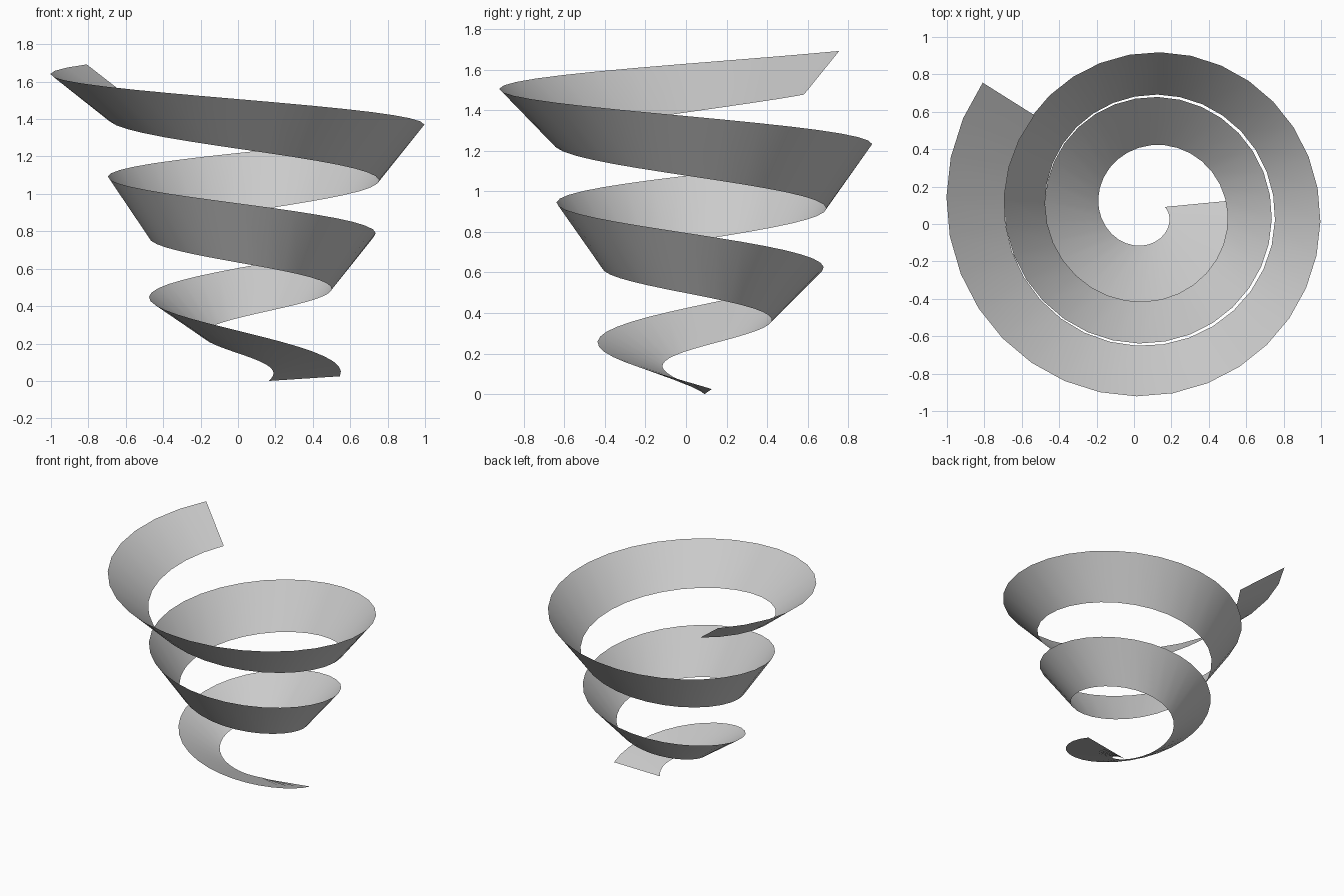
import bpy, bmesh, math

if "Cube" in bpy.data.objects:
    bpy.data.objects.remove(bpy.data.objects["Cube"], do_unlink=True)

# Plain grey material
GREY = (0.6, 0.6, 0.6, 1)
mat = bpy.data.materials.new("plain_grey")
mat.use_nodes = True
mat.diffuse_color = GREY
mat.node_tree.nodes["Principled BSDF"].inputs["Base Color"].default_value = GREY

AXIS_X, AXIS_Y = 0.08, 0.075
SEGMENTS = 84


def spiral_point(turn, radius, height):
    a = -math.tau * turn
    return (AXIS_X + radius * math.cos(a), AXIS_Y + radius * math.sin(a), height)


def inner_edge(t):
    return spiral_point(t, 0.097 + 0.356 * t - 0.034 * t**2, 0.012 + 0.415 * t + 0.056 * t**2)


def outer_edge(t):
    return spiral_point(t, 0.47 * math.exp(t / 3), 0.04 + 0.868 * t - 0.147 * t**2 + 0.022 * t**3)


# Widening ribbon stretched between the two spiral edges
bm = bmesh.new()
previous = None
for i in range(SEGMENTS + 1):
    f = i / SEGMENTS
    pair = (bm.verts.new(inner_edge(-0.03 + 2.64 * f)),
            bm.verts.new(outer_edge(-0.018 + 2.622 * f)))
    if previous:
        bm.faces.new((previous[0], pair[0], pair[1], previous[1]))
    previous = pair

mesh = bpy.data.meshes.new("spiral_ribbon")
bm.to_mesh(mesh)
bm.free()
mesh.materials.append(mat)
ribbon = bpy.data.objects.new("spiral_ribbon", mesh)
bpy.context.collection.objects.link(ribbon)

# Smooth shading and resting on the ground
ribbon.location.z = -min(v.co.z for v in mesh.vertices)
bpy.context.view_layer.objects.active = ribbon
ribbon.select_set(True)
bpy.ops.object.shade_smooth_by_angle(angle=math.radians(40))
